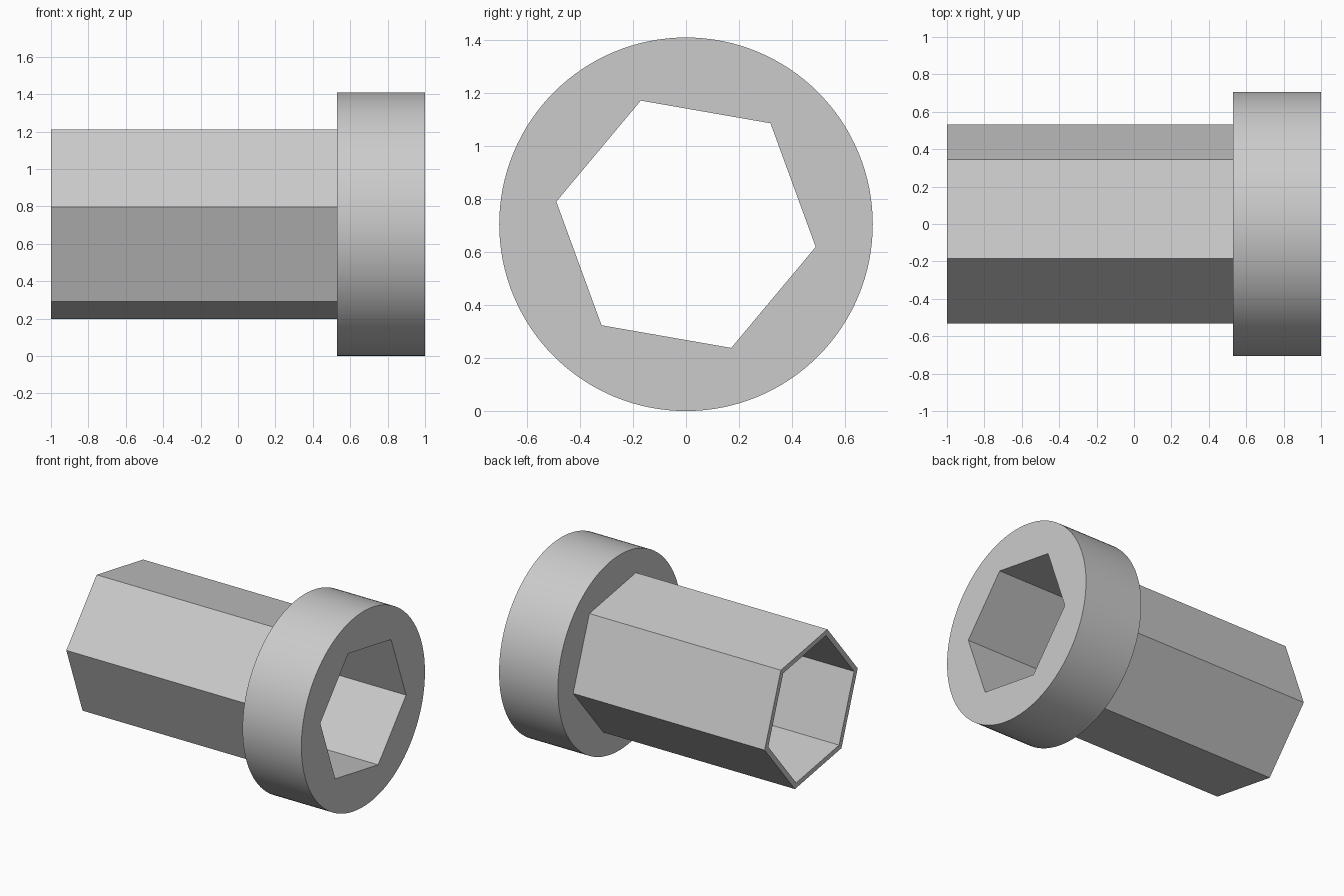
import bpy
import bmesh
from math import cos, sin, pi, radians

if "Cube" in bpy.data.objects:
    bpy.data.objects.remove(bpy.data.objects["Cube"])

RADIUS = 0.705          # collar radius, also the axis height
TILT = radians(-9.9)    # roll of the hexagon about the axis

grey = bpy.data.materials.new("plain grey")
grey.use_nodes = True
grey.diffuse_color = (0.6, 0.6, 0.6, 1)
grey.node_tree.nodes["Principled BSDF"].inputs["Base Color"].default_value = (0.6, 0.6, 0.6, 1)


def prism(name, sides, radius, x0, x1, turn=0.0):
    """Regular prism lying along x, centred on the sleeve axis."""
    bm = bmesh.new()
    angles = [turn + 2 * pi * i / sides for i in range(sides)]
    ring = [bm.verts.new((x0, radius * cos(a), RADIUS + radius * sin(a))) for a in angles]
    cap = bm.faces.new(ring)
    moved = bmesh.ops.extrude_face_region(bm, geom=[cap], use_keep_orig=True)["geom"]
    tops = [v for v in moved if isinstance(v, bmesh.types.BMVert)]
    bmesh.ops.translate(bm, verts=tops, vec=(x1 - x0, 0, 0))
    bmesh.ops.recalc_face_normals(bm, faces=bm.faces)
    mesh = bpy.data.meshes.new(name)
    bm.to_mesh(mesh)
    bm.free()
    mesh.materials.append(grey)
    obj = bpy.data.objects.new(name, mesh)
    bpy.context.collection.objects.link(obj)
    return obj


def combine(body, tool, operation):
    """Apply a boolean to the body and discard the tool."""
    tool.hide_render = True
    mod = body.modifiers.new(tool.name, "BOOLEAN")
    mod.object, mod.operation, mod.solver = tool, operation, "EXACT"
    bpy.context.view_layer.objects.active = body
    bpy.ops.object.modifier_apply(modifier=mod.name)
    bpy.data.objects.remove(tool)


# Round collar joined to a hexagonal shank
sleeve = prism("collared_hex_sleeve", 128, RADIUS, 0.53, 1.0)
combine(sleeve, prism("shank", 6, 0.539, -1.0, 0.7, TILT), "UNION")

# Hexagonal bore right through both
combine(sleeve, prism("bore", 6, 0.497, -1.2, 1.2, TILT), "DIFFERENCE")

# Smooth the collar rim, keep every other edge crisp
bpy.ops.object.select_all(action="DESELECT")
sleeve.select_set(True)
bpy.context.view_layer.objects.active = sleeve
bpy.ops.object.shade_smooth_by_angle(angle=radians(30))
